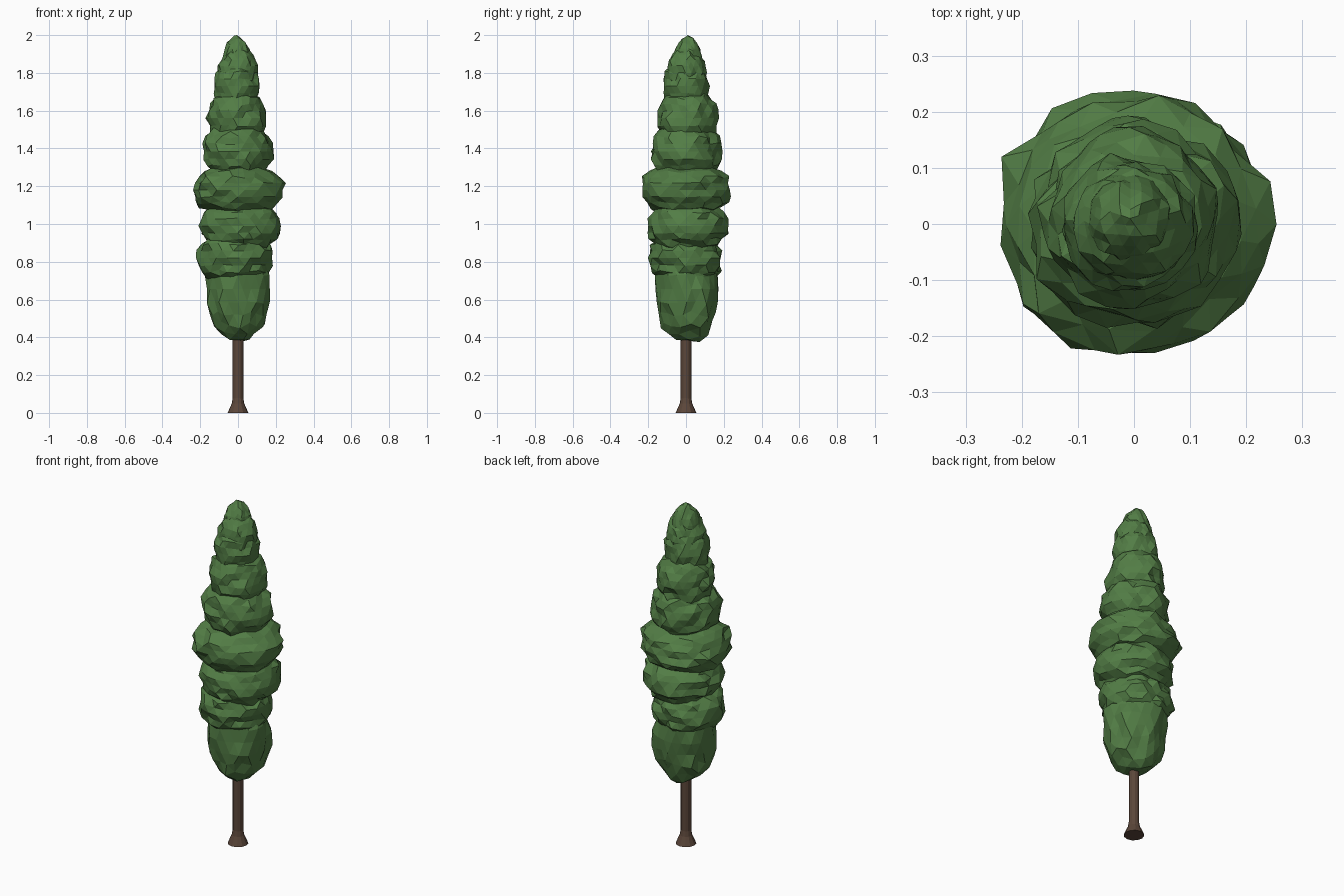
import bpy, bmesh, math, random
from mathutils import Vector, noise

if "Cube" in bpy.data.objects:
    bpy.data.objects.remove(bpy.data.objects["Cube"])

random.seed(7)


def material(name, rgb):
    m = bpy.data.materials.new(name)
    m.diffuse_color = (*rgb, 1)
    m.use_nodes = True
    m.node_tree.nodes["Principled BSDF"].inputs["Base Color"].default_value = m.diffuse_color
    return m


def finish(bm, name, mat):
    me = bpy.data.meshes.new(name)
    bm.to_mesh(me)
    bm.free()
    me.materials.append(mat)
    ob = bpy.data.objects.new(name, me)
    bpy.context.collection.objects.link(ob)
    return ob


green = material("leaf green", (0.085, 0.205, 0.060))
brown = material("bark brown", (0.105, 0.062, 0.042))

# Trunk: turned profile with a flared foot
bm = bmesh.new()
sides = 12
rings = []
for r, z in [(0.055, 0), (0.033, 0.05), (0.028, 0.08), (0.028, 0.60)]:
    rings.append([bm.verts.new((r * math.cos(2 * math.pi * i / sides),
                                r * math.sin(2 * math.pi * i / sides), z))
                  for i in range(sides)])
for a, b in zip(rings, rings[1:]):
    for i in range(sides):
        j = (i + 1) % sides
        bm.faces.new((a[i], a[j], b[j], b[i]))
bm.faces.new(rings[0][::-1])
bm.faces.new(rings[-1])
finish(bm, "trunk", brown)

# Foliage tiers: overlapping lumpy faceted blobs
# (x, y, z, radius, half height, side fullness: below 1 is boxy, above 1 pointed)
tiers = [
    (0.00, 0.005, 0.655, 0.168, 0.275, 0.72),
    (-0.015, 0.00, 0.82, 0.192, 0.145, 0.72),
    (0.012, 0.01, 0.99, 0.212, 0.145, 0.72),
    (0.00, 0.00, 1.18, 0.238, 0.138, 0.75),
    (0.00, 0.00, 1.385, 0.184, 0.155, 0.72),
    (-0.005, 0.01, 1.56, 0.156, 0.150, 0.72),
    (-0.01, 0.00, 1.73, 0.120, 0.145, 0.75),
    (0.00, 0.00, 1.80, 0.104, 0.135, 0.85),
    (-0.007, 0.01, 1.86, 0.078, 0.140, 1.15),
]
for n, (x, y, z, r, h, power) in enumerate(tiers):
    bm = bmesh.new()
    bmesh.ops.create_icosphere(bm, subdivisions=3, radius=1)
    spin = random.uniform(0, 6.28)
    for v in bm.verts:
        d = v.co.normalized()
        lump = 1 + 0.09 * noise.noise(d * 2.6 + Vector((n * 5.3, 1.7, n))) \
            + random.uniform(-0.065, 0.065)
        flat = math.hypot(d.x, d.y)
        a = math.atan2(d.y, d.x) + spin
        rad = r * lump * flat ** power
        # vertical lumps are kept small so the crown keeps its height
        v.co = (x + rad * math.cos(a), y + rad * math.sin(a),
                z + h * d.z * (1 + (lump - 1) * 0.7))
    # pin the lowest and highest points of the crown
    if n == 0:
        low = min(v.co.z for v in bm.verts)
        for v in bm.verts:
            v.co.z += 0.375 - low
    if n == len(tiers) - 1:
        top = max(v.co.z for v in bm.verts)
        for v in bm.verts:
            v.co.z += 2.0 - top
    finish(bm, f"foliage_tier_{n + 1}", green)
